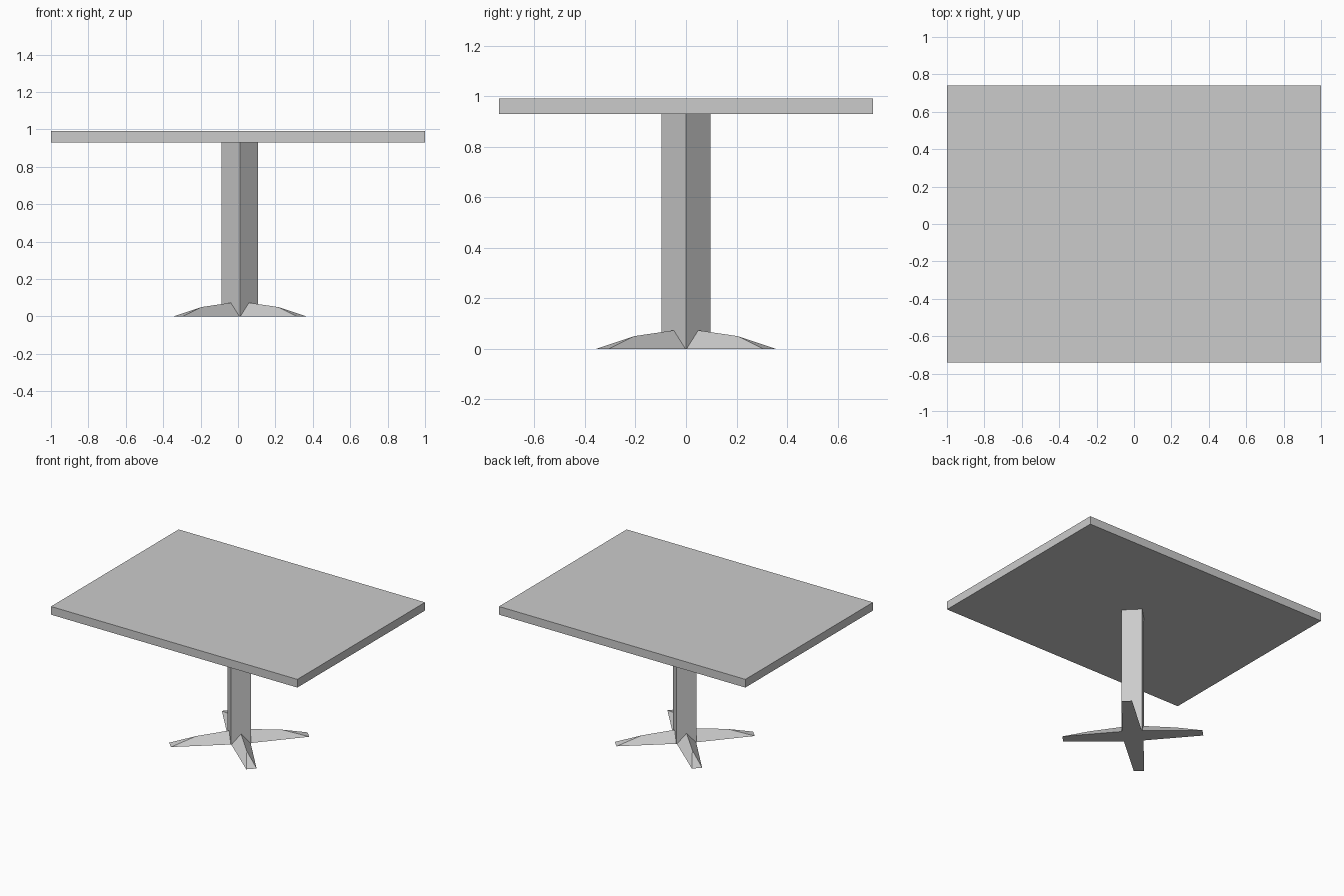
import bpy, bmesh
from math import pi, sqrt
from mathutils import Matrix, Vector

cube = bpy.data.objects.get("Cube")
if cube:
    bpy.data.objects.remove(cube, do_unlink=True)

grey = bpy.data.materials.new("light_grey")
colour = (0.6, 0.6, 0.6, 1)
grey.use_nodes = True
grey.diffuse_color = colour
for node in grey.node_tree.nodes:
    if node.type == "BSDF_PRINCIPLED":
        node.inputs["Base Color"].default_value = colour

BASE_X = 0.01          # the pedestal sits slightly off centre
POST_HALF = 0.097 / sqrt(2)
TOP_Z, TOP_THICK = 0.99, 0.06


def add_object(name, bm):
    bmesh.ops.recalc_face_normals(bm, faces=bm.faces)
    mesh = bpy.data.meshes.new(name)
    bm.to_mesh(mesh)
    bm.free()
    mesh.materials.append(grey)
    obj = bpy.data.objects.new(name, mesh)
    bpy.context.collection.objects.link(obj)
    return obj


def box(name, size, centre, turn=0):
    bm = bmesh.new()
    matrix = (Matrix.Translation(centre) @ Matrix.Rotation(turn, 4, "Z")
              @ Matrix.Diagonal((*size, 1)))
    bmesh.ops.create_cube(bm, size=1, matrix=matrix)
    return add_object(name, bm)


def foot(name, turn):
    # Ridged wedge tapering outward along its own x axis
    bm = bmesh.new()
    inner, knee, tip = POST_HALF, 0.29, 0.467
    inner_w, tip_w = 0.065, 0.035
    points = [(inner, -inner_w, 0), (inner, inner_w, 0), (inner, 0, 0.073),
              (knee, 0, 0.05), (tip, -tip_w, 0), (tip, tip_w, 0)]
    back_r, back_l, ridge, bend, tip_r, tip_l = [bm.verts.new(p) for p in points]
    for face in ((back_r, back_l, tip_l, tip_r), (back_r, ridge, back_l),
                 (back_r, tip_r, bend, ridge), (back_l, ridge, bend, tip_l),
                 (tip_r, tip_l, bend)):
        bm.faces.new(face)
    bm.transform(Matrix.Translation(Vector((BASE_X, 0, 0)))
                 @ Matrix.Rotation(turn, 4, "Z"))
    return add_object(name, bm)


# Table top
box("table_top", (2, 1.48, TOP_THICK), (0, 0, TOP_Z - TOP_THICK / 2))

# Square post, turned so its edges face the sides of the table
post_height = TOP_Z - TOP_THICK
box("post", (POST_HALF * 2, POST_HALF * 2, post_height),
    (BASE_X, 0, post_height / 2), pi / 4)

# Four diagonal feet
for i, corner in enumerate(("back_left", "back_right", "front_right", "front_left")):
    foot(corner + "_foot", pi / 4 + i * pi / 2)
